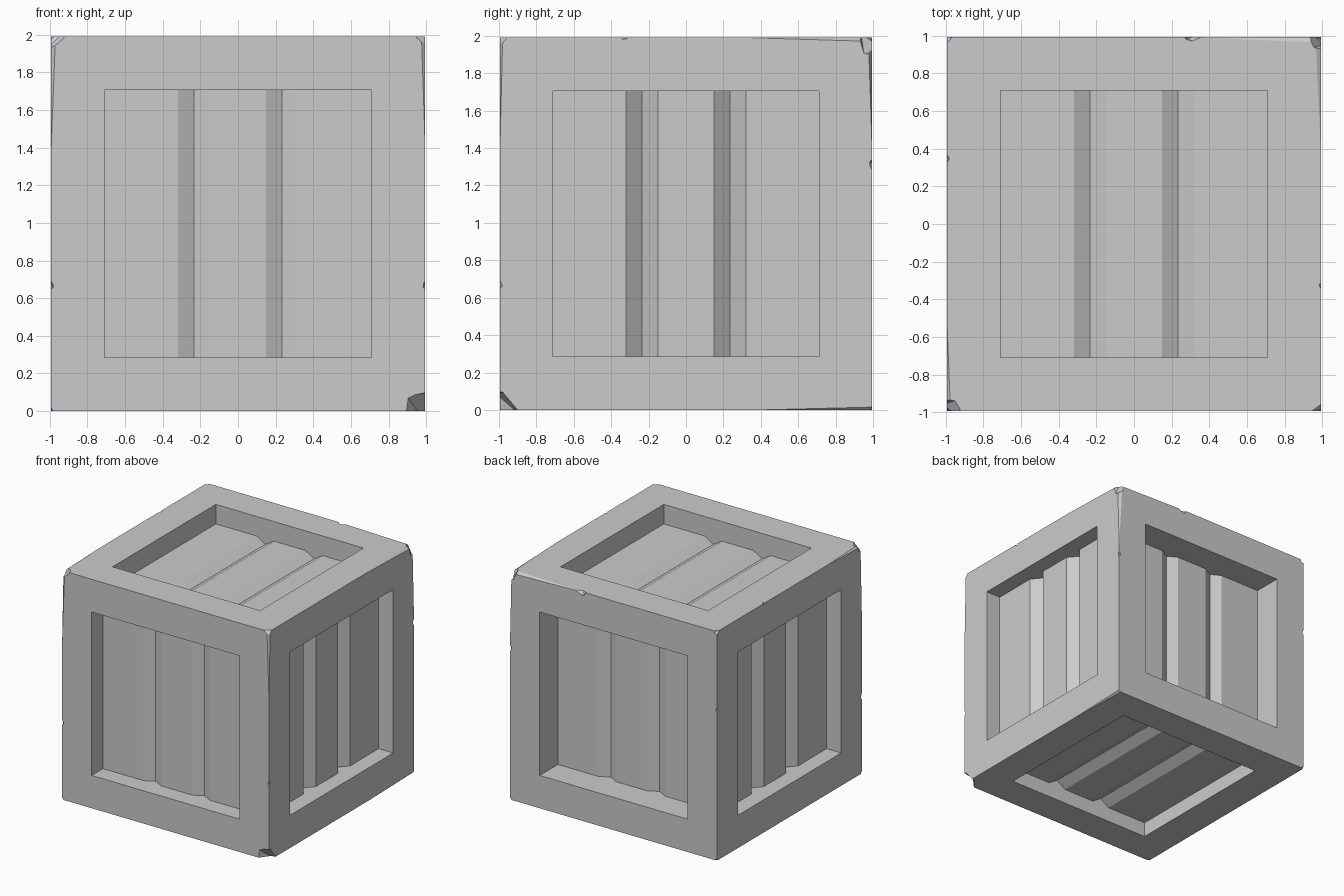
import bpy, bmesh
from mathutils import Vector, Matrix

if "Cube" in bpy.data.objects:
    bpy.data.objects.remove(bpy.data.objects["Cube"])

H = 0.995                      # half size of the crate
C = Vector((0, 0, H))          # crate centre


def new_object(name, bm):
    bmesh.ops.recalc_face_normals(bm, faces=bm.faces)
    mesh = bpy.data.meshes.new(name)
    bm.to_mesh(mesh)
    bm.free()
    ob = bpy.data.objects.new(name, mesh)
    bpy.context.collection.objects.link(ob)
    return ob


def wear(bm, corner, a, b, c):
    """Slice a corner off with a plane meeting the three edges at a, b, c."""
    s = Vector(corner)
    n = Vector((s.x / a, s.y / b, s.z / c))
    p = s * H - Vector((s.x * a, 0, 0))
    bmesh.ops.bisect_plane(bm, geom=bm.verts[:] + bm.edges[:] + bm.faces[:],
                           plane_co=p, plane_no=n.normalized(), clear_outer=True)
    bmesh.ops.holes_fill(bm, edges=[e for e in bm.edges if e.is_boundary])


def recess(bm, n, v, d, g):
    """Panel recess: depth d, two V grooves of depth g running along v."""
    n, v = Vector(n), Vector(v)
    u = v.cross(n)
    prof = [(-.71, -.1), (.71, -.1), (.71, d), (.32, d), (.235, d + g), (.15, d),
            (-.15, d), (-.235, d + g), (-.32, d), (-.71, d)]
    ring = [bm.verts.new(C + u * x + n * (H - y) - v * .71) for x, y in prof]
    face = bm.faces.new(ring)
    ext = bmesh.ops.extrude_face_region(bm, geom=[face], use_keep_orig=True)
    vs = [e for e in ext["geom"] if isinstance(e, bmesh.types.BMVert)]
    bmesh.ops.translate(bm, verts=vs, vec=v * 1.42)


def chip(bm, pos, s):
    """Faceted bite of size s; coordinates of +-1 mark the damaged edge or corner."""
    p = Vector(pos)
    out = Vector([k if abs(k) == 1 else 0 for k in p])
    r = s * (1.66 if out.length > 1.5 else 1.2)
    m = Matrix.Translation(C + p * H + out * s * .5) @ Matrix.Rotation(.5, 4, 'X')
    bmesh.ops.create_icosphere(bm, subdivisions=1, radius=r, matrix=m)


# crate block with worn edges
bm = bmesh.new()
bmesh.ops.create_cube(bm, size=2 * H)
for corner, a, b, c in [((-1, -1, 1), .025, .02, .65), ((1, -1, 1), .02, .015, .6),
                        ((1, 1, 1), .035, .02, .6), ((1, 1, 1), .75, .03, .02),
                        ((1, 1, 1), .03, .65, .02), ((-1, -1, 1), .02, .5, .015),
                        ((1, 1, -1), .015, .6, .015)]:
    wear(bm, corner, a, b, c)
bmesh.ops.translate(bm, verts=bm.verts, vec=C)
crate = new_object("crate", bm)

# plank recesses on all six sides
cut = bmesh.new()
Z, Y = (0, 0, 1), (0, 1, 0)
for n, v, d, g in [((0, -1, 0), Z, .155, .045), ((0, 1, 0), Z, .25, .048),
                   ((1, 0, 0), Z, .14, .07), ((-1, 0, 0), Z, .14, .07),
                   ((0, 0, 1), Y, .17, .05), ((0, 0, -1), Y, .13, .055)]:
    recess(cut, n, v, d, g)

# chipped corners and nicks along the edges
for pos, s in [((1, -1, -1), .14), ((-1, -1, 1), .1), ((1, -1, 1), .055),
               ((1, 1, 1), .11), ((-1, 1, 1), .04), ((-1, 1, -1), .025),
               ((-1, -1, -1), .02),
               ((.31, 1, 1), .06), ((1, 1, .32), .035), ((1, -1, -.33), .03),
               ((-1, -1, -.33), .035), ((-1, 1, .31), .03),
               ((-1, .35, 1), .03), ((1, -.33, 1), .025)]:
    chip(cut, pos, s)
cutter = new_object("recess_cutter", cut)
cutter.hide_render = True

# carve the block and discard the cutter
mod = crate.modifiers.new("carve", 'BOOLEAN')
mod.operation, mod.solver, mod.object = 'DIFFERENCE', 'EXACT', cutter
deps = bpy.context.evaluated_depsgraph_get()
carved = bpy.data.meshes.new_from_object(crate.evaluated_get(deps))
crate.modifiers.clear()
crate.data = carved
bpy.data.objects.remove(cutter)
